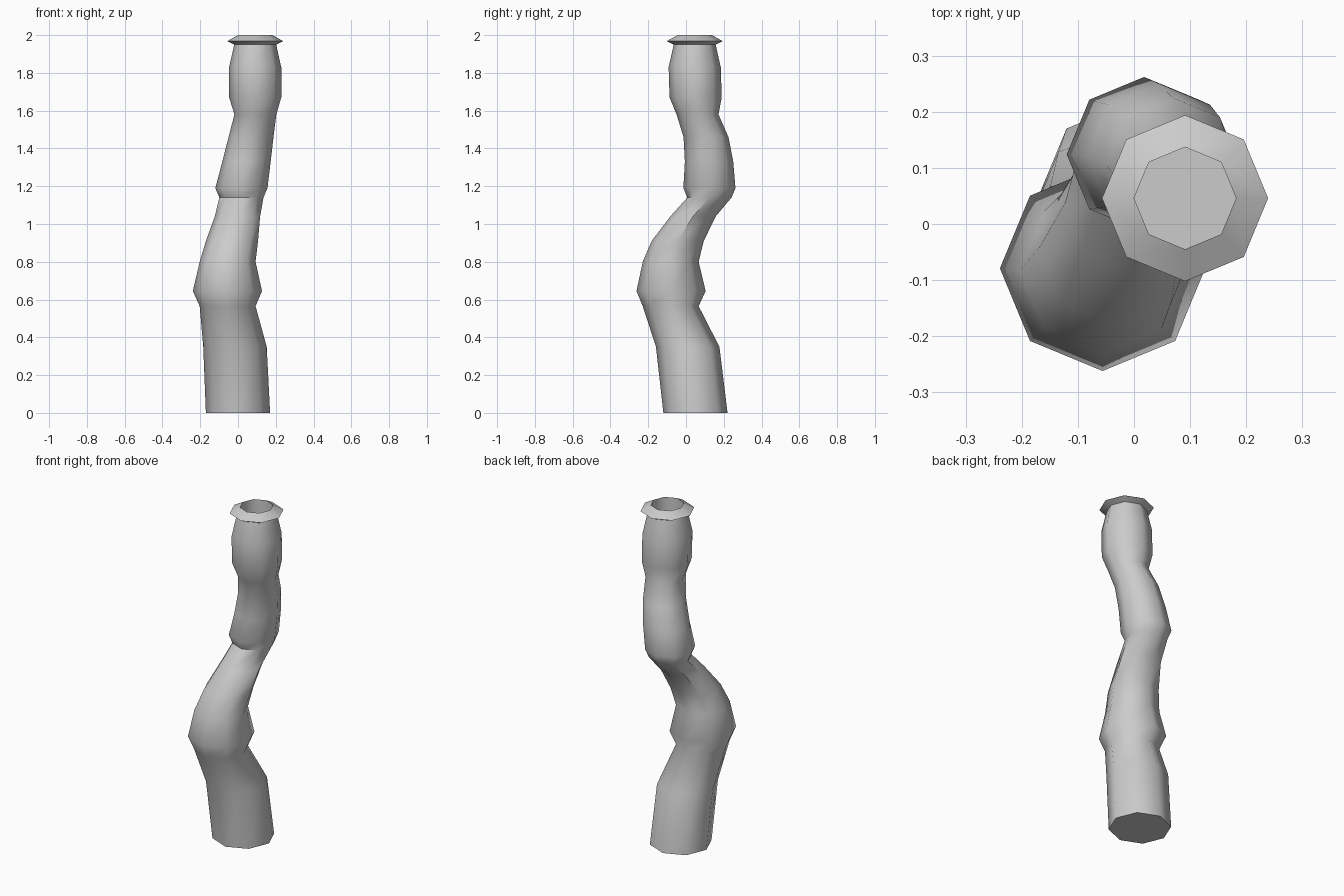
import bpy, bmesh, math

if "Cube" in bpy.data.objects:
    bpy.data.objects.remove(bpy.data.objects["Cube"])

SIDES = 8


def ring_tube(name, rings):
    """Skin horizontal octagons (x, y, z, radius) and cap both ends."""
    bm = bmesh.new()
    loops = []
    for x, y, z, r in rings:
        loops.append([bm.verts.new((x + r * math.cos(i * math.tau / SIDES),
                                    y + r * math.sin(i * math.tau / SIDES), z))
                      for i in range(SIDES)])
    for a, b in zip(loops, loops[1:]):
        for i in range(SIDES):
            j = (i + 1) % SIDES
            bm.faces.new((a[i], a[j], b[j], b[i]))
    bm.faces.new(loops[0][::-1])
    bm.faces.new(loops[-1])
    bmesh.ops.recalc_face_normals(bm, faces=bm.faces)
    mesh = bpy.data.meshes.new(name)
    bm.to_mesh(mesh)
    bm.free()
    obj = bpy.data.objects.new(name, mesh)
    bpy.context.collection.objects.link(obj)
    bpy.ops.object.select_all(action='DESELECT')
    obj.select_set(True)
    bpy.context.view_layer.objects.active = obj
    bpy.ops.object.shade_smooth_by_angle(angle=math.radians(50))
    return obj


# Winding pipe, followed by the flared lip and the recessed mouth
TX, TY = 0.091, 0.046
ring_tube("crooked_pipe", [
    (0.000, 0.050, 0.00, 0.170),
    (-0.016, 0.009, 0.35, 0.168),
    (-0.055, -0.081, 0.565, 0.148),
    (-0.056, -0.079, 0.645, 0.183),
    (-0.055, -0.081, 0.80, 0.148),
    (-0.032, -0.044, 0.91, 0.138),
    (-0.003, 0.037, 1.04, 0.120),
    (0.018, 0.124, 1.14, 0.117),
    (0.018, 0.124, 1.19, 0.138),
    (0.045, 0.122, 1.33, 0.128),
    (0.069, 0.106, 1.46, 0.119),
    (0.092, 0.061, 1.58, 0.111),
    (0.091, 0.051, 1.67, 0.138),
    (TX, TY, 1.83, 0.138),
    (TX, TY, 1.95, 0.111),
    (TX, TY, 1.968, 0.148),
    (TX, TY, 2.00, 0.091),
    (TX, TY, 1.85, 0.091),
])
